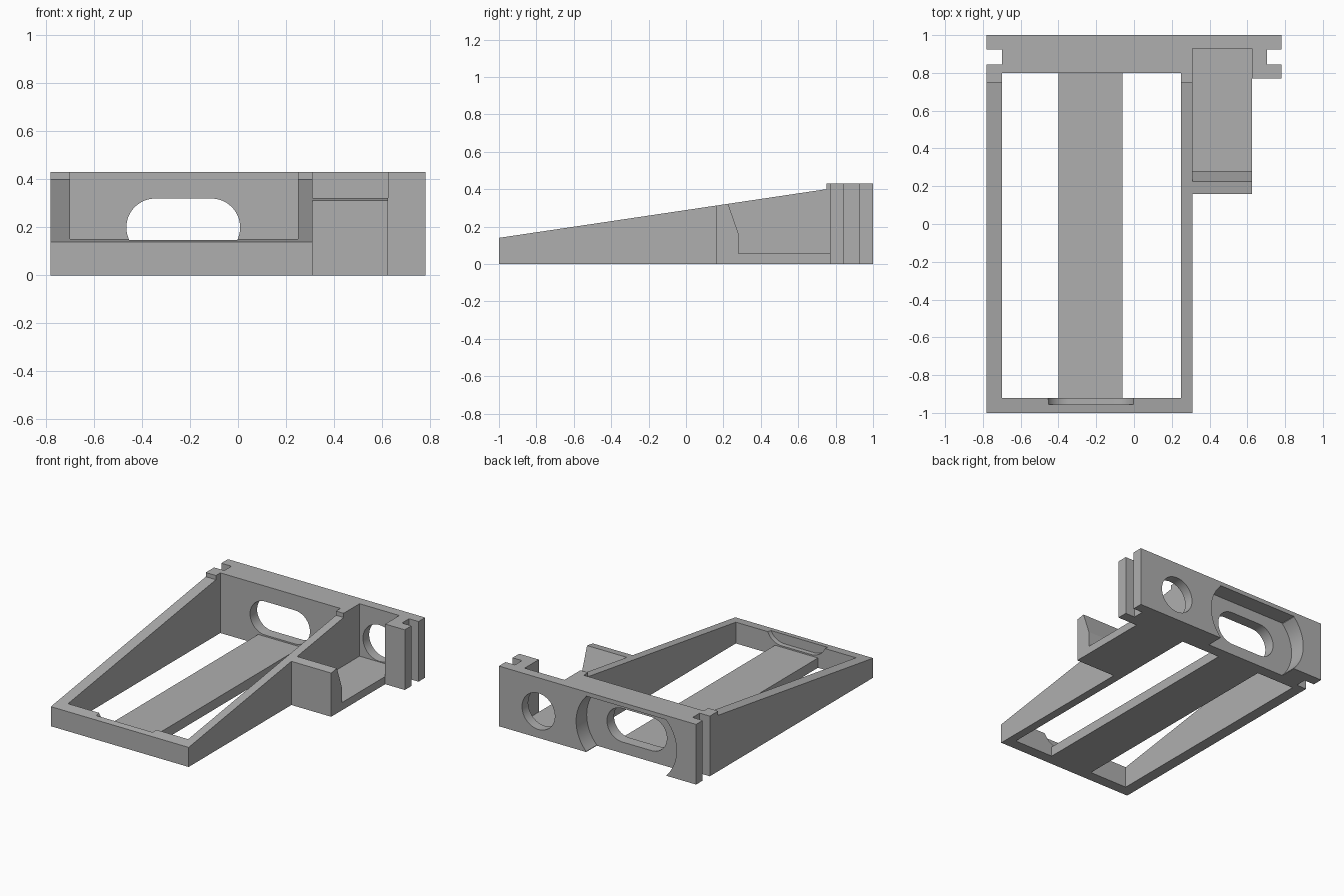
import bpy, bmesh, math
from mathutils import Vector

if "Cube" in bpy.data.objects:
    bpy.data.objects.remove(bpy.data.objects["Cube"], do_unlink=True)

grey = bpy.data.materials.new("plain_grey")
grey.use_nodes = True
grey.diffuse_color = (0.43, 0.43, 0.43, 1)
grey.node_tree.nodes["Principled BSDF"].inputs["Base Color"].default_value = (0.43, 0.43, 0.43, 1)


def prism(name, points, axis, lo, hi):
    """Extrude a 2D profile along one axis; the profile uses the other two axes in order."""
    def place(p, d):
        c = list(p)
        c.insert(axis, d)
        return c
    bm = bmesh.new()
    face = bm.faces.new([bm.verts.new(place(p, lo)) for p in points])
    top = bmesh.ops.extrude_face_region(bm, geom=[face])["geom"]
    move = [0, 0, 0]
    move[axis] = hi - lo
    bmesh.ops.translate(bm, vec=Vector(move), verts=[v for v in top if isinstance(v, bmesh.types.BMVert)])
    bmesh.ops.recalc_face_normals(bm, faces=bm.faces)
    mesh = bpy.data.meshes.new(name)
    bm.to_mesh(mesh)
    bm.free()
    mesh.materials.append(grey)
    obj = bpy.data.objects.new(name, mesh)
    bpy.context.collection.objects.link(obj)
    return obj


def rect(a0, a1, b0, b1):
    return [(a0, b0), (a1, b0), (a1, b1), (a0, b1)]


def arc(cx, cz, r, start, end, steps=24):
    return [(cx + r * math.cos(start + (end - start) * i / steps),
             cz + r * math.sin(start + (end - start) * i / steps)) for i in range(steps + 1)]


def cut(obj, cutters):
    """Subtract the cutters and bake the result."""
    for c in cutters:
        c.hide_render = True
        m = obj.modifiers.new("cut", 'BOOLEAN')
        m.operation, m.solver, m.object = 'DIFFERENCE', 'EXACT', c
    deps = bpy.context.evaluated_depsgraph_get()
    mesh = bpy.data.meshes.new_from_object(obj.evaluated_get(deps))
    obj.modifiers.clear()
    obj.data = mesh


def slope(y):
    return 0.14 + (y + 1) * 0.26 / 1.75


# Sloping side rails with a raised step at the back
rail = [(-1, 0), (0.8, 0), (0.8, 0.43), (0.75, 0.43), (0.75, slope(0.75)), (-1, slope(-1))]
prism("right_rail", rail, 0, -0.78, -0.70)
prism("left_rail", rail, 0, 0.25, 0.31)

# Front bar and flat centre tray
front_bar = prism("front_bar", [(-1, 0), (-0.92, 0), (-0.92, slope(-0.92)), (-1, slope(-1))], 0, -0.70, 0.25)
prism("centre_tray", rect(-0.92, 0.8, 0, 0.07), 0, -0.40, -0.06)

# Back plate with edge notches and a thin section behind the side box
plate = prism("back_plate", [
    (-0.78, 0.8), (0.31, 0.8), (0.31, 0.93), (0.625, 0.93), (0.625, 0.77), (0.78, 0.77),
    (0.78, 0.845), (0.705, 0.845), (0.705, 0.925), (0.78, 0.925), (0.78, 1), (-0.78, 1),
    (-0.78, 0.925), (-0.70, 0.925), (-0.70, 0.845), (-0.78, 0.845)], 2, 0, 0.43)

# Side box: front wall with a slanted inner face, and a floor
prism("side_box", [(0.16, 0), (0.93, 0), (0.93, 0.055), (0.28, 0.055), (0.28, 0.165),
                   (0.225, slope(0.225)), (0.16, slope(0.16))], 0, 0.31, 0.625)

# Cutters: long slot, rear pocket with bulged ends, round hole
mid, half, height = -0.228, 0.117, 0.2
q = math.pi / 2
slot = prism("slot_cutter", arc(mid + half, height, 0.12, -q, q)
             + arc(mid - half, height, 0.12, q, 3 * q), 1, -0.955, 1.1)
r = 0.28
a = math.acos(0.2 / r)
w = half + 0.2
pocket = prism("pocket_cutter", [(mid - w, -0.05), (mid + w, -0.05)]
               + arc(mid + half, height, r, -a, a)
               + [(mid + w, 0.4), (mid - w, 0.4)]
               + arc(mid - half, height, r, math.pi - a, math.pi + a), 1, 0.88, 1.1)
hole = prism("hole_cutter", arc(0.467, 0.19, 0.13, 0, 4 * q, 48)[:-1], 1, 0.85, 1.1)

cut(front_bar, [slot])
cut(plate, [slot, pocket, hole])
for c in (slot, pocket, hole):
    bpy.data.objects.remove(c, do_unlink=True)

# Smooth the curved cuts while keeping edges sharp
bpy.ops.object.select_all(action='DESELECT')
for obj in (front_bar, plate):
    obj.select_set(True)
bpy.context.view_layer.objects.active = plate
bpy.ops.object.shade_smooth_by_angle(angle=math.radians(30))
